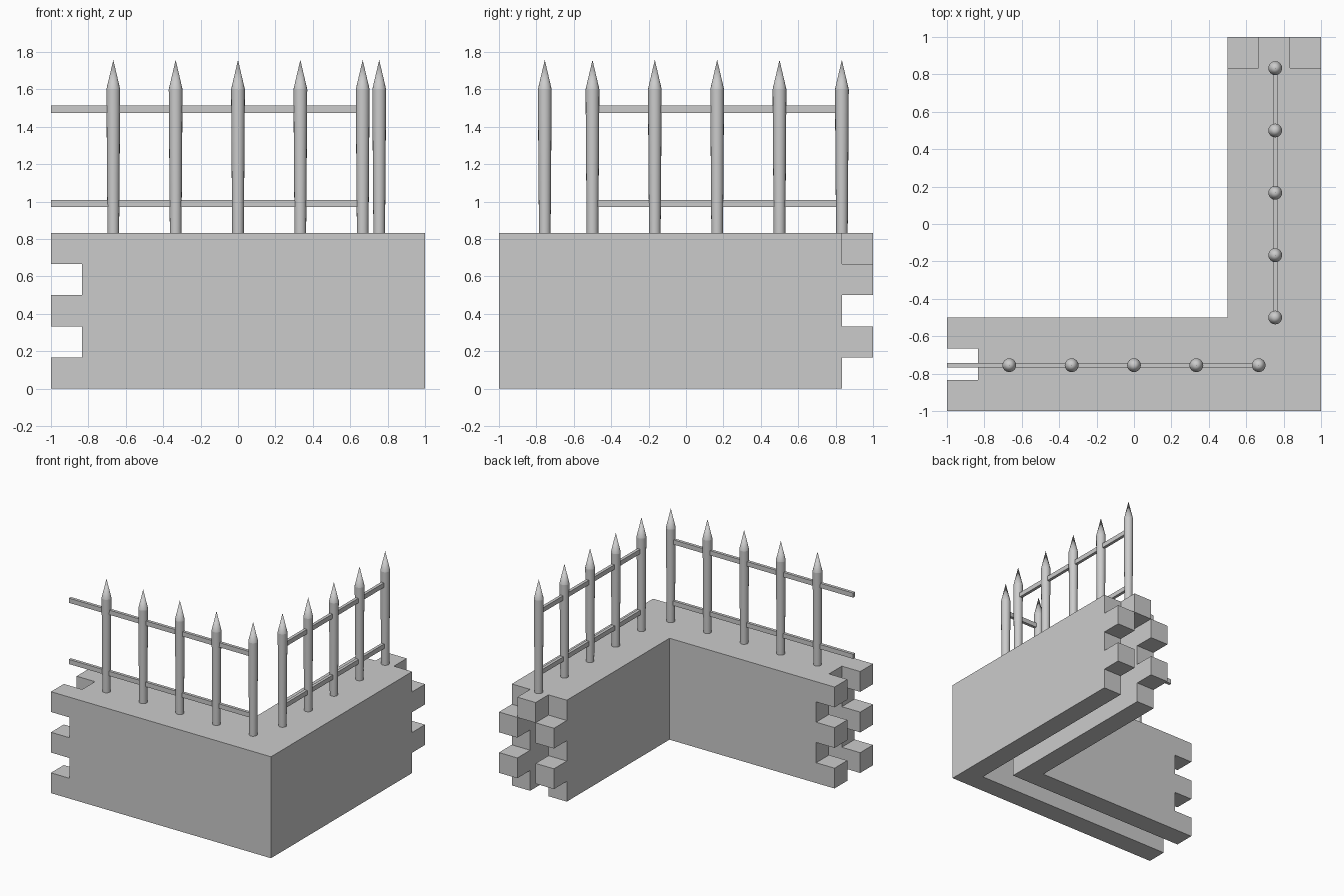
import bpy, bmesh, math
from mathutils import Vector

if "Cube" in bpy.data.objects:
    bpy.data.objects.remove(bpy.data.objects["Cube"])

U = 1 / 6            # brick module
TOP = 5 * U          # wall height


def finish(name, bm):
    me = bpy.data.meshes.new(name)
    bm.to_mesh(me)
    bm.free()
    ob = bpy.data.objects.new(name, me)
    bpy.context.collection.objects.link(ob)
    return ob


# Corner wall: L plan three modules thick, hollow core, toothed ends
def solid(x, y, z):
    if not (0 <= x < 12 and 0 <= y < 12 and 0 <= z < 5):
        return False
    if x < 9 and y > 2:
        return False
    d = min(11 - x, y)               # column index from the outer face
    core = d == 1
    if x == 0:                       # left end: outer teeth on even layers
        return not core and z % 2 == 0
    if y == 11:                      # back end: outer teeth on odd layers, key on top
        return z == 4 if core else z % 2 == 1
    return not core or z == 4


bm = bmesh.new()
for x in range(12):
    for y in range(12):
        for z in range(5):
            if not solid(x, y, z):
                continue
            c = Vector((x + .5, y + .5, z + .5))
            for axis in range(3):
                for s in (-1, 1):
                    n = Vector((0, 0, 0))
                    n[axis] = s
                    if solid(x + int(n.x), y + int(n.y), z + int(n.z)):
                        continue
                    a = Vector((0, 0, 0))
                    a[(axis + 1) % 3] = 1
                    b = n.cross(a)
                    ring = [c + .5 * (n + i * a + j * b)
                            for i, j in ((-1, -1), (1, -1), (1, 1), (-1, 1))]
                    bm.faces.new([bm.verts.new(p * U - Vector((1, 1, 0))) for p in ring])
bmesh.ops.remove_doubles(bm, verts=bm.verts, dist=1e-4)
bmesh.ops.dissolve_limit(bm, angle_limit=.01, verts=bm.verts, edges=bm.edges)
finish("corner_wall", bm)


# Fence post: slightly flared shaft with a pointed tip
def post(name, x, y, sides=16):
    bm = bmesh.new()
    rings = []
    for r, z in ((.031, TOP - .01), (.034, 1.2), (.037, 1.6)):
        rings.append([bm.verts.new((x + r * math.cos(t), y + r * math.sin(t), z))
                      for t in (2 * math.pi * i / sides for i in range(sides))])
    tip = bm.verts.new((x, y, 1.758))
    bm.faces.new(rings[0][::-1])
    for i in range(sides):
        j = (i + 1) % sides
        for lo, hi in zip(rings, rings[1:]):
            bm.faces.new((lo[i], lo[j], hi[j], hi[i]))
        bm.faces.new((rings[-1][i], rings[-1][j], tip))
    for f in bm.faces:
        f.smooth = len(f.verts) < 5
    for e in bm.edges:               # crisp rim between shaft and tip
        if all(v in rings[-1] for v in e.verts):
            e.smooth = False
    finish(name, bm)


# Fence rail: thin box between two corners
def rail(name, lo, hi):
    bm = bmesh.new()
    bmesh.ops.create_cube(bm, size=1)
    lo, hi = Vector(lo), Vector(hi)
    for v in bm.verts:
        v.co = (lo + hi) / 2 + v.co * (hi - lo)
    finish(name, bm)


M, W = .755, .0125                   # fence line and half rail width
for i in range(5):
    post(f"front_post_{i}", -4 * U + 2 * U * i, -M)
    post(f"side_post_{i}", M, -3 * U + 2 * U * i)
for i, z in enumerate((.972, 1.475)):
    rail(f"front_rail_{i}", (-1, -M - W, z), (4 * U, -M + W, z + .038))
    rail(f"side_rail_{i}", (M - W, -3 * U, z), (M + W, 5 * U, z + .038))
